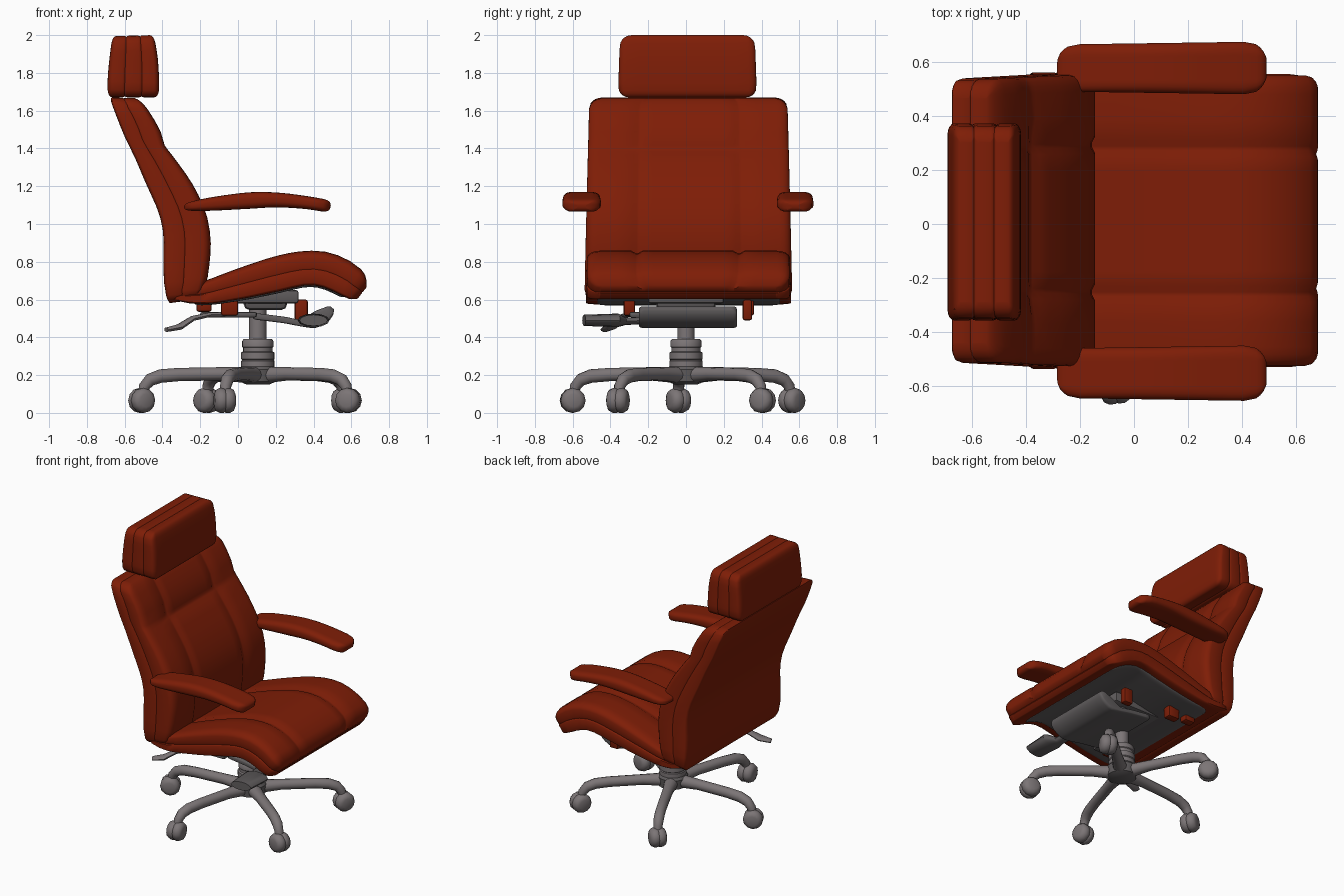
import bpy, bmesh, math
from mathutils import Vector, Matrix

if "Cube" in bpy.data.objects:
    bpy.data.objects.remove(bpy.data.objects["Cube"])


def material(name, rgb):
    m = bpy.data.materials.new(name)
    m.diffuse_color = (*rgb, 1)
    m.use_nodes = True
    m.node_tree.nodes["Principled BSDF"].inputs["Base Color"].default_value = m.diffuse_color
    return m


RED = material("rust leather", (0.21, 0.0125, 0.002))
GREY = material("grey metal", (0.2, 0.178, 0.182))
DARK = material("dark grey plastic", (0.115, 0.106, 0.108))


def finish(bm, name, mat):
    bmesh.ops.recalc_face_normals(bm, faces=bm.faces)
    me = bpy.data.meshes.new(name)
    bm.to_mesh(me)
    bm.free()
    me.materials.append(mat)
    ob = bpy.data.objects.new(name, me)
    bpy.context.collection.objects.link(ob)
    return ob


def dense(pairs, n=8):
    """Catmull-Rom samples of (x,z outer, x,z inner) pairs with mid-line length."""
    P = [Vector(p) for p in pairs]
    P = [P[0] * 2 - P[1]] + P + [P[-1] * 2 - P[-2]]
    out = []
    for i in range(1, len(P) - 2):
        a, b, c, d = P[i - 1:i + 3]
        for k in range(n):
            t = k / n
            out.append(0.5 * (2 * b + (c - a) * t + (2 * a - 5 * b + 4 * c - d) * t * t
                              + (3 * b - a - 3 * c + d) * t ** 3))
    out.append(P[-2])
    L = [0.0]
    for a, b in zip(out, out[1:]):
        e = (b - a) / 2
        L.append(L[-1] + math.hypot(e[0] + e[2], e[1] + e[3]))
    return out, L


def at(out, L, s):
    for i in range(len(L) - 1):
        if s <= L[i + 1]:
            return out[i].lerp(out[i + 1], (s - L[i]) / (L[i + 1] - L[i]))
    return out[-1]


def arc(e, r):
    return math.sqrt(max(0, 1 - (1 - min(e / r, 1)) ** 2))


def stations(a, b, r, n, extra=()):
    edge = [0, 0.08 * r, 0.3 * r, 0.6 * r]
    mid = [a + r + (b - a - 2 * r) * i / n for i in range(n + 1)]
    mid = [m for m in mid if all(abs(m - x) > 0.035 for x in extra)] + list(extra)
    return [a + e for e in edge] + sorted(mid) + [b - e for e in reversed(edge)]


def pad(name, mat, pairs, y0, y1, t0=0, t1=1, r=0.04, corner=0.07, low=0.4,
        taper=0, seams=(), cross=None, span=(0, 1), n=16):
    """Rounded cushion swept along a side profile, with optional stitched seams."""
    out, L = dense(pairs)
    a, b = span[0] * L[-1], span[1] * L[-1]
    yc, W = (y0 + y1) / 2, (y1 - y0) / 2
    extra = [s - yc + d for s in seams for d in (-0.03, -0.008, 0.008, 0.03)]
    ys = stations(-W, W, r, 10, extra)
    cs = [cross + d for d in (-0.03, -0.008, 0.008, 0.03)] if cross else []
    ss = stations(a, b, r, n, cs)
    bm = bmesh.new()
    rows = []
    for s in ss:
        p = at(out, L, s)
        F, B = Vector((p[0], 0, p[1])), Vector((p[2], 0, p[3]))
        es = min(s - a, b - s)
        w = (W - corner * (1 - arc(es, corner))) / W * (1 + taper * (0.5 - (s - a) / (b - a)))
        row = []
        for y in ys:
            f = low + (1 - low) * min(arc(es, r), arc(W - abs(y), r))
            tm, th = (t0 + t1) / 2, (t1 - t0) / 2 * f
            cut = 0
            if any(abs(y + yc - q) < 0.012 for q in seams):
                cut = 0.012
            if cross and abs(s - cross) < 0.015 and seams[0] - .1 < y + yc < seams[1] + .1:
                cut = 0.012
            top = B.lerp(F, tm + th) + (B - F).normalized() * cut
            Y = Vector((0, yc + y * w, 0))
            row.append((bm.verts.new(top + Y), bm.verts.new(B.lerp(F, tm - th) + Y)))
        rows.append(row)
    m, k = len(rows), len(ys)
    for i in range(m - 1):
        for j in range(k - 1):
            for q in (0, 1):
                bm.faces.new((rows[i][j][q], rows[i + 1][j][q], rows[i + 1][j + 1][q], rows[i][j + 1][q]))
    rim = [rows[0][j] for j in range(k)] + [rows[i][-1] for i in range(1, m)] \
        + [rows[-1][j] for j in range(k - 2, -1, -1)] + [rows[i][0] for i in range(m - 2, 0, -1)]
    for u, v in zip(rim, rim[1:] + rim[:1]):
        bm.faces.new((u[0], v[0], v[1], u[1]))
    return finish(bm, name, mat)


def loft(name, mat, pts, radii, n=12):
    """Tube of elliptical rings (half width, half height) along a path."""
    P = [Vector(p) for p in pts]
    side = (P[-1] - P[0]).cross(Vector((0, 0, 1))).normalized()
    bm = bmesh.new()
    rings = []
    for i, p in enumerate(P):
        t = (P[min(i + 1, len(P) - 1)] - P[max(i - 1, 0)]).normalized()
        up = side.cross(t)
        w, h = radii[i]
        rings.append([bm.verts.new(p + side * w * math.cos(q * math.tau / n)
                                   + up * h * math.sin(q * math.tau / n)) for q in range(n)])
    for a, b in zip(rings, rings[1:]):
        for q in range(n):
            bm.faces.new((a[q], a[q - 1], b[q - 1], b[q]))
    bm.faces.new(rings[0])
    bm.faces.new(rings[-1])
    return finish(bm, name, mat)


def lathe(name, mat, prof, matrix, n=24):
    bm = bmesh.new()
    rings = [[bm.verts.new(matrix @ Vector((r * math.cos(q * math.tau / n), r * math.sin(q * math.tau / n), z)))
              for q in range(n)] for r, z in prof]
    for a, b in zip(rings, rings[1:]):
        for q in range(n):
            bm.faces.new((a[q], a[q - 1], b[q - 1], b[q]))
    bm.faces.new(rings[0])
    bm.faces.new(rings[-1])
    return finish(bm, name, mat)


def box(name, mat, lo, hi, bev=0.012):
    lo, hi = Vector(lo), Vector(hi)
    bm = bmesh.new()
    bmesh.ops.create_cube(bm, size=1, matrix=Matrix.Translation((lo + hi) / 2) @ Matrix.Diagonal((*(hi - lo), 1)))
    bmesh.ops.bevel(bm, geom=bm.edges[:], offset=bev, segments=2, profile=0.5, affect='EDGES')
    return finish(bm, name, mat)


# backrest: rear shell and stitched front cushion
BACK = [(-.22, .60, -.37, .58), (-.17, .68, -.39, .67), (-.15, .80, -.395, .80), (-.145, .92, -.395, .94),
        (-.17, 1.06, -.42, 1.06), (-.24, 1.21, -.49, 1.22), (-.33, 1.34, -.55, 1.36), (-.39, 1.42, -.59, 1.44),
        (-.41, 1.49, -.62, 1.51), (-.46, 1.58, -.655, 1.60), (-.52, 1.665, -.68, 1.67)]
pad("back_shell", RED, BACK, -.525, .55, 0, .5, taper=.05, low=.7)
pad("back_cushion", RED, BACK, -.525, .55, .34, 1, r=.06, taper=.05, low=.5, seams=(-.25, .29), cross=.86)

# headrest: three upholstered layers
HEAD = [(-.42, 1.67, -.69, 1.67), (-.418, 1.76, -.69, 1.77), (-.425, 1.88, -.68, 1.88), (-.445, 2.0, -.665, 1.995)]
for part, t0, t1 in (("rear", 0, .38), ("middle", .28, .72), ("front", .62, 1)):
    pad("headrest_" + part, RED, HEAD, -.355, .37, t0, t1, r=.04, corner=.06, low=.5, taper=.03, n=6)

# seat: lower layer, stitched cushion and pan
SEAT = [(-.38, .66, -.36, .60), (-.22, .685, -.20, .575), (0, .765, 0, .60), (.2, .83, .2, .64),
        (.35, .857, .36, .675), (.48, .85, .45, .665), (.60, .80, .53, .63), (.67, .74, .58, .605),
        (.692, .68, .63, .60)]
pad("seat_base", RED, SEAT, -.53, .555, 0, .5, low=.7)
pad("seat_cushion", RED, SEAT, -.525, .55, .3, 1, r=.07, seams=(-.26, .28))
pad("seat_pan", DARK, SEAT, -.47, .50, -.05, .15, span=(.12, .93))

# armrests
ARM = [(-.285, 1.11, -.285, 1.07), (-.15, 1.14, -.15, 1.07), (.05, 1.167, .05, 1.08), (.2, 1.167, .2, 1.088),
       (.35, 1.15, .35, 1.08), (.495, 1.125, .485, 1.06)]
for tag, y0, y1 in (("left", .485, .67), ("right", -.65, -.455)):
    pad("armrest_" + tag, RED, ARM, y0, y1, corner=.075, taper=-.12, low=.25)

# tilt mechanism, tray, levers and brackets
TRAY = [(.08, .53, .08, .495), (.24, .51, .24, .475), (.34, .495, .35, .455), (.40, .535, .42, .452),
        (.45, .555, .49, .495), (.485, .568, .512, .545)]
pad("front_tray", DARK, TRAY, -.25, .27, r=.02, corner=.03, low=.6)
box("tilt_mechanism", DARK, (.03, -.16, .545), (.26, .16, .66), .03)
box("mechanism_plate", DARK, (-.05, -.2, .58), (.32, .2, .65))
box("cross_bar", DARK, (-.2, -.3, .505), (.1, -.22, .535))
loft("side_paddle", DARK, [(.36, -.22, .49), (.37, -.32, .485), (.40, -.36, .49), (.40, -.54, .49)],
     [(.04, .02), (.04, .02), (.085, .036), (.075, .03)])
loft("rear_lever", GREY, [(0, -.26, .52), (-.15, -.31, .52), (-.24, -.36, .50), (-.31, -.40, .455), (-.38, -.43, .44)],
     [(.02, .012), (.022, .012), (.028, .014), (.04, .016), (.025, .012)])
for y in (-.33, .3):
    box("rear_bracket", RED, (-.22, y, .535), (-.14, y + .06, .60))
    box("middle_bracket", RED, (-.09, y, .515), (-.0, y + .06, .60))
box("front_bracket", RED, (.30, .3, .49), (.37, .35, .60))

# gas column and hub
CX = .105
C = Matrix.Translation((CX, 0, 0))
lathe("base_hub", DARK, [(.06, .15), (.095, .165), (.1, .23), (.085, .25)], C)
lathe("gas_column", GREY, [(.088, .23), (.088, .275), (.083, .28), (.088, .285), (.088, .32), (.078, .325), (.078, .345),
                           (.083, .35), (.083, .38), (.075, .39), (.046, .39), (.046, .56)], C)

# five legs with castors
for x, y in ((-.51, -.04), (-.07, -.6), (.585, -.36), (.56, .405), (-.165, .56)):
    d = Vector((x - CX, y, 0))
    R = d.length
    d.normalize()
    path = [(.03, .2), (.2, .207), (.42, .203), (R - .1, .195), (R - .045, .175), (R - .015, .14), (R - .005, .08)]
    loft("base_leg", GREY, [Vector((CX, 0, z)) + d * r for r, z in path],
         [(.05, .045), (.036, .035), (.034, .035), (.034, .036), (.034, .034), (.03, .03), (.025, .025)])
    M = Matrix.Translation((x, y, .066)) @ Matrix.Rotation(math.atan2(d.y, d.x) + .4, 4, 'Z') \
        @ Matrix.Rotation(math.pi / 2, 4, 'X')
    lathe("castor", GREY, [(.035, -.056), (.055, -.048), (.066, -.028), (.066, -.006), (.062, 0),
                           (.066, .006), (.066, .028), (.055, .048), (.035, .056)], M, 12)

bpy.ops.object.select_all(action='DESELECT')
for ob in bpy.context.scene.objects:
    ob.select_set(True)
    bpy.context.view_layer.objects.active = ob
bpy.ops.object.shade_smooth_by_angle(angle=math.radians(40))
